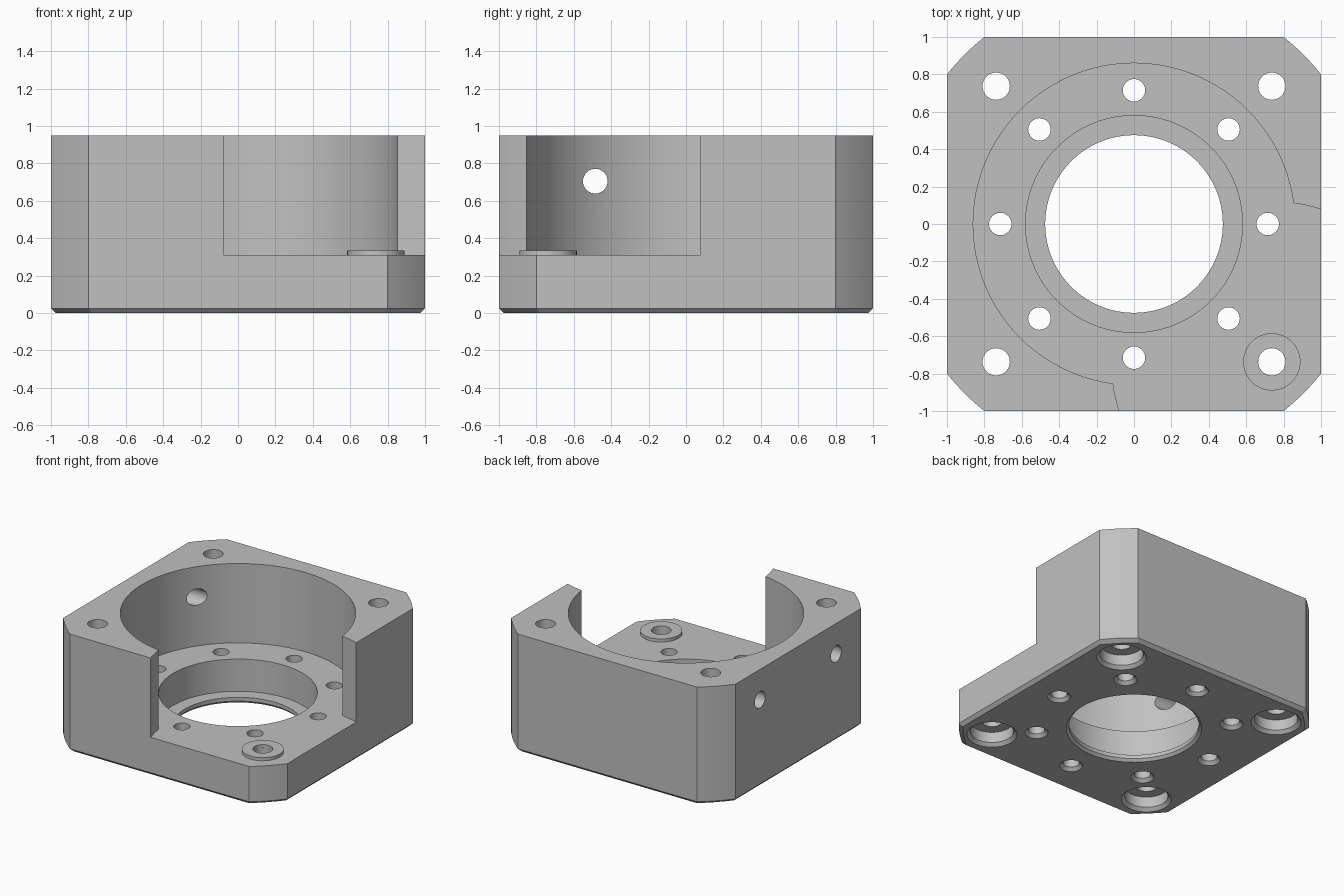
import bpy
import bmesh
from math import cos, sin, pi, radians, atan2, hypot
from mathutils import Matrix, Vector

cube = bpy.data.objects.get("Cube")
if cube:
    bpy.data.objects.remove(cube, do_unlink=True)

HEIGHT, FLOOR, CHAMFER = 0.95, 0.31, 0.025
SCREW, BOLT_CIRCLE = 0.737, 0.715

metal = bpy.data.materials.new("machined grey")
metal.use_nodes = True
grey = (0.53, 0.53, 0.53, 1)
metal.diffuse_color = grey
metal.node_tree.nodes["Principled BSDF"].inputs["Base Color"].default_value = grey


def loft(name, rings, closed=False):
    """Skin a stack of equal rings; cap the ends or join last to first."""
    bm = bmesh.new()
    loops = [[bm.verts.new(p) for p in ring] for ring in rings]
    n = len(loops[0])
    pairs = list(zip(loops, loops[1:]))
    if closed:
        pairs.append((loops[-1], loops[0]))
    else:
        bm.faces.new(loops[0][::-1])
        bm.faces.new(loops[-1])
    for a, b in pairs:
        for i in range(n):
            j = (i + 1) % n
            bm.faces.new((a[i], a[j], b[j], b[i]))
    bmesh.ops.recalc_face_normals(bm, faces=bm.faces)
    mesh = bpy.data.meshes.new(name)
    bm.to_mesh(mesh)
    bm.free()
    mesh.materials.append(metal)
    obj = bpy.data.objects.new(name, mesh)
    bpy.context.collection.objects.link(obj)
    return obj


def lathe(name, profile, x=0, y=0, sides=32, closed=False):
    """Revolve (radius, z) points about a vertical axis at x, y."""
    angles = [2 * pi * i / sides for i in range(sides)]
    rings = [[(x + r * cos(a), y + r * sin(a), z) for a in angles] for r, z in profile]
    return loft(name, rings, closed)


def cut(target, cutter):
    cutter.hide_render = True
    mod = target.modifiers.new("cut", 'BOOLEAN')
    mod.operation = 'DIFFERENCE'
    mod.solver = 'EXACT'
    mod.object = cutter
    bpy.context.view_layer.objects.active = target
    bpy.ops.object.modifier_apply(modifier=mod.name)
    bpy.data.objects.remove(cutter, do_unlink=True)


# Square block with corners turned to a larger circle, chamfered underneath
corner_radius, start = hypot(1, 0.8), atan2(0.8, 1)
outline = []
for quarter in range(4):
    for k in range(7):
        a = quarter * pi / 2 + start + (pi / 2 - 2 * start) * k / 6
        outline.append(Vector((corner_radius * cos(a), corner_radius * sin(a))))
housing = loft("housing", [[(p.x * s, p.y * s, z) for p in outline]
                           for s, z in ((1 - CHAMFER, 0), (1, CHAMFER), (1, HEIGHT))])

# Stepped central bore
cut(housing, lathe("bore_cutter", [(0.505, -0.01), (0.475, 0.02), (0.475, 0.05),
                                   (0.58, 0.05), (0.58, FLOOR), (0.86, FLOOR),
                                   (0.86, 1.1)], sides=96))

# Round relief open at the front left corner
cut(housing, lathe("relief_cutter", [(0.857, FLOOR), (0.857, 1.2)],
                   SCREW, -SCREW, sides=96))

# Counterbored screw holes at the corners
for sx in (-1, 1):
    for sy in (-1, 1):
        cut(housing, lathe("screw_cutter", [(0.193, -0.01), (0.158, 0.025), (0.158, 0.11),
                                            (0.073, 0.11), (0.073, 1.1)],
                           sx * SCREW, sy * SCREW))

# Ring of bolt holes, countersunk underneath
for i in range(8):
    a = i * pi / 4
    cut(housing, lathe("bolt_cutter", [(0.095, -0.01), (0.06, 0.025), (0.06, 0.5)],
                       BOLT_CIRCLE * cos(a), BOLT_CIRCLE * sin(a)))

# Two cross holes through the right wall
for y in (-0.485, 0.485):
    drill = lathe("cross_cutter", [(0.066, -1.2), (0.066, -0.4)])
    drill.data.transform(Matrix.Translation((0, y, 0.705)) @ Matrix.Rotation(radians(90), 4, 'Y'))
    cut(housing, drill)

# Raised seat around the exposed screw hole
seat = lathe("screw_seat", [(0.073, FLOOR), (0.153, FLOOR), (0.153, 0.335), (0.073, 0.335)],
             SCREW, -SCREW, sides=48, closed=True)

for obj in (housing, seat):
    bpy.ops.object.select_all(action='DESELECT')
    obj.select_set(True)
    bpy.context.view_layer.objects.active = obj
    bpy.ops.object.shade_smooth_by_angle(angle=radians(25))
